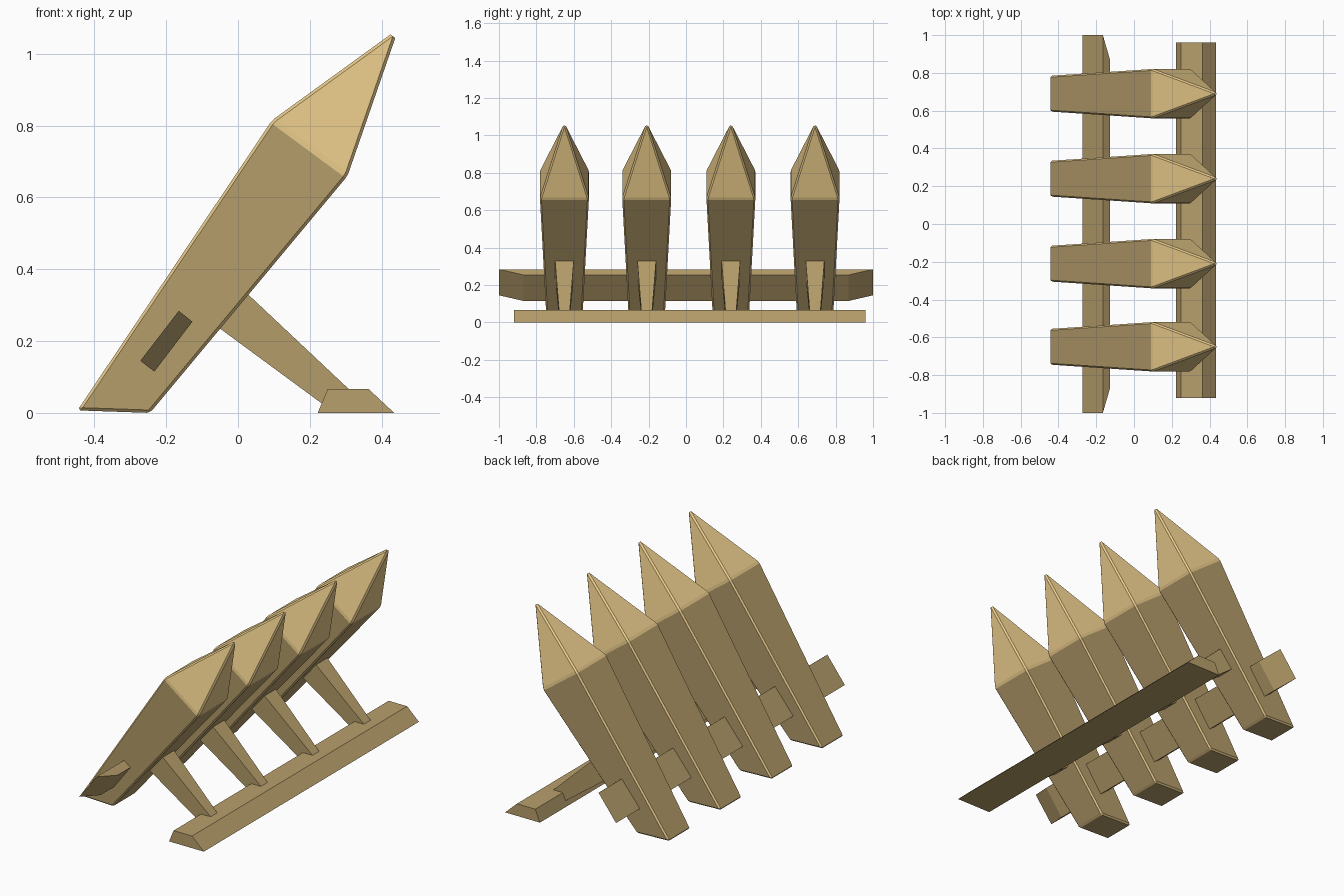
import bpy, bmesh

if "Cube" in bpy.data.objects:
    bpy.data.objects.remove(bpy.data.objects["Cube"])

STAKE_Y = (-0.65, -0.21, 0.24, 0.69)


def material(name, rgb):
    m = bpy.data.materials.new(name)
    m.diffuse_color = (*rgb, 1)
    m.use_nodes = True
    m.node_tree.nodes["Principled BSDF"].inputs["Base Color"].default_value = m.diffuse_color
    return m


WOOD = material("wood", (0.48, 0.35, 0.15))
CUT_WOOD = material("cut_wood", (0.80, 0.58, 0.25))


def finish(name, bm, y=0):
    bmesh.ops.recalc_face_normals(bm, faces=bm.faces)
    me = bpy.data.meshes.new(name)
    bm.to_mesh(me)
    bm.free()
    ob = bpy.data.objects.new(name, me)
    ob.location.y = y
    me.materials.append(WOOD)
    me.materials.append(CUT_WOOD)
    bpy.context.collection.objects.link(ob)
    return ob


def prism(bm, profile, y0, y1):
    """Loft an xz profile between two y values, or two lists of y per point."""
    n = len(profile)
    y0 = y0 if isinstance(y0, (list, tuple)) else [y0] * n
    y1 = y1 if isinstance(y1, (list, tuple)) else [y1] * n
    a = [bm.verts.new((x, y, z)) for (x, z), y in zip(profile, y0)]
    b = [bm.verts.new((x, y, z)) for (x, z), y in zip(profile, y1)]
    bm.faces.new(a)
    bm.faces.new(b[::-1])
    for i in range(n):
        j = (i + 1) % n
        bm.faces.new((a[i], b[i], b[j], a[j]))


def ring(bm, back, front, half):
    return [bm.verts.new((p[0], s, p[1])) for p, s in
            ((back, -half), (front, -half), (front, half), (back, half))]


# Leaning stakes with sharpened tips and chamfered edges
def stake(y):
    bm = bmesh.new()
    foot = ring(bm, (-0.447, 0.007), (-0.245, 0.0), 0.095)
    shoulder = ring(bm, (0.095, 0.815), (0.305, 0.66), 0.131)
    tip = bm.verts.new((0.447, 0, 1.07))
    bm.faces.new(foot)
    for i in range(4):
        j = (i + 1) % 4
        bm.faces.new((foot[i], foot[j], shoulder[j], shoulder[i]))
        bm.faces.new((shoulder[i], shoulder[j], tip)).material_index = 1
    bmesh.ops.recalc_face_normals(bm, faces=bm.faces)
    bmesh.ops.bevel(bm, geom=bm.edges[:], offset=0.008, segments=1,
                    affect='EDGES', material=1)
    finish("stake", bm, y)


# Struts that prop each stake, narrowing towards the ground rail
def strut(y):
    bm = bmesh.new()
    profile = [(-0.06, 0.242), (0.235, 0.025), (0.31, 0.065), (0.025, 0.333)]
    half = [0.05, 0.029, 0.029, 0.05]
    prism(bm, profile, [-h for h in half], half)
    finish("strut", bm, y)


for y in STAKE_Y:
    stake(y)
    strut(y)

# Crossbar through the stakes, ends cut at a slant
bm = bmesh.new()
ends = [1.0, 0.87, 0.87, 1.0]
prism(bm, [(-0.165, 0.284), (-0.127, 0.254), (-0.233, 0.115), (-0.272, 0.145)],
      [-e for e in ends], ends)
finish("crossbar", bm)

# Ground rail with sloped sides
bm = bmesh.new()
prism(bm, [(0.222, 0), (0.435, 0), (0.363, 0.067), (0.25, 0.067)], -0.92, 0.96)
finish("ground_rail", bm)
